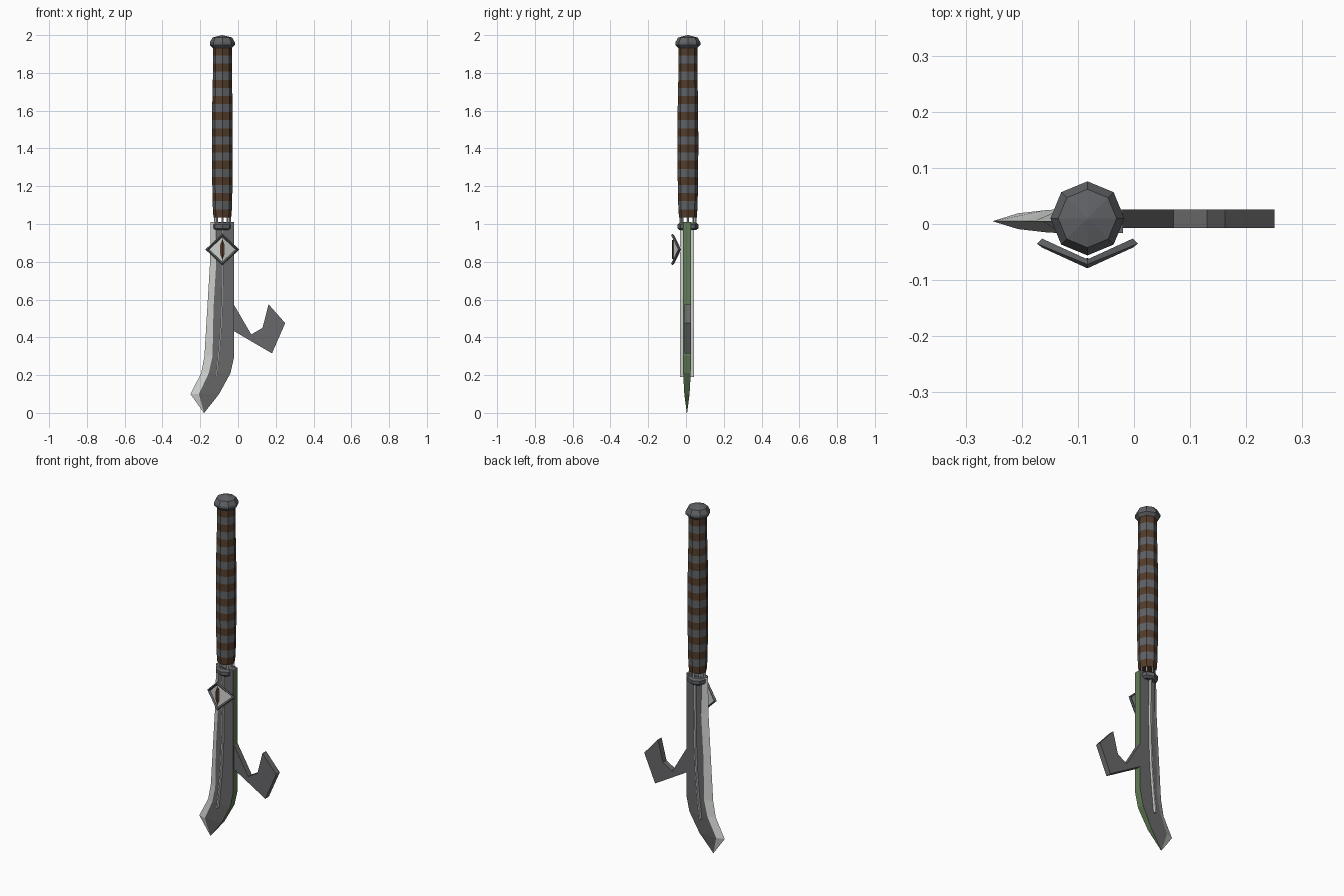
import bpy, bmesh, math

if "Cube" in bpy.data.objects:
    bpy.data.objects.remove(bpy.data.objects["Cube"])

CX, CY = -0.083, 0.01   # handle axis


def mat(name, r, g, b):
    m = bpy.data.materials.new(name)
    m.diffuse_color = (r, g, b, 1)
    m.use_nodes = True
    m.node_tree.nodes["Principled BSDF"].inputs["Base Color"].default_value = m.diffuse_color
    return m


steel = mat("dark steel", 0.14, 0.14, 0.145)
iron = mat("grey iron", 0.115, 0.12, 0.128)
bright = mat("bright edge", 0.64, 0.66, 0.63)
brown = mat("brown leather", 0.085, 0.045, 0.024)
green = mat("green spine", 0.12, 0.2, 0.09)


def make(name, verts, faces, mats, rule=None):
    me = bpy.data.meshes.new(name)
    me.from_pydata(verts, [], faces)
    for m in mats:
        me.materials.append(m)
    if rule:
        for i, p in enumerate(me.polygons):
            p.material_index = rule(i)
    bm = bmesh.new()
    bm.from_mesh(me)
    bmesh.ops.recalc_face_normals(bm, faces=bm.faces)
    bm.to_mesh(me)
    bm.free()
    ob = bpy.data.objects.new(name, me)
    bpy.context.collection.objects.link(ob)
    return ob


def loft(name, rings, mats, rule=None):
    """Closed rings of equal length joined by quads and capped."""
    n = len(rings[0])
    verts = [v for r in rings for v in r]
    faces = [(i * n + j, i * n + (j + 1) % n, (i + 1) * n + (j + 1) % n, (i + 1) * n + j)
             for i in range(len(rings) - 1) for j in range(n)]
    faces += [tuple(range(n)), tuple(range((len(rings) - 1) * n, len(rings) * n))]
    return make(name, verts, faces, mats, rule)


def ring(r, z, n=8, x=CX, y=CY):
    return [(x + r * math.cos(2 * math.pi * k / n), y + r * math.sin(2 * math.pi * k / n), z)
            for k in range(n)]


# Handle: pommel, banded grip, collar and the thin posts between them
loft("pommel", [ring(r, z) for r, z in
                ((0.05, 1.932), (0.066, 1.948), (0.066, 1.962), (0.052, 1.987), (0.002, 2.0))], [iron])
BANDS = 21
loft("grip", [ring(0.047 + 0.008 * math.sin(math.pi * min(1, i / BANDS * 1.15)) ** 0.5
                   if i < 18 else 0.05, 1.035 + i * 0.9 / BANDS) for i in range(BANDS + 1)],
     [brown, iron], lambda i: (i // 8) % 2 if i < BANDS * 8 else 0)
loft("collar", [ring(r, z) for r, z in
                ((0.043, 0.967), (0.055, 0.977), (0.055, 0.997), (0.043, 1.008))], [iron])
for k in range(8):
    a = k * math.pi / 4
    px, py = CX + 0.04 * math.cos(a), CY + 0.04 * math.sin(a)
    loft("collar_post", [ring(0.005, z, 4, px, py) for z in (1.0, 1.04)], [bright])

# Blade: bright bevelled edge on -x, green spine on +x
BY = 0.005
rows = [(1.01, -0.145, -0.118, -0.02, 0.021), (0.80, -0.148, -0.115, -0.02, 0.021),
        (0.55, -0.163, -0.13, -0.02, 0.021), (0.30, -0.178, -0.135, -0.02, 0.021),
        (0.21, -0.195, -0.155, -0.04, 0.020), (0.10, -0.252, -0.207, -0.10, 0.014),
        (0.0, -0.181, -0.180, -0.179, 0.001)]
loft("blade", [[(e, BY, z), (b, BY - t, z), (s, BY - t, z), (s, BY + t, z), (b, BY + t, z)]
               for z, e, b, s, t in rows],
     [steel, bright, green], lambda i: (1, 0, 2, 0, 1)[i % 5] if i < 30 else 0)

# Thin bright rib standing proud of both blade faces
rib = [(0.97, -0.083), (0.75, -0.081), (0.60, -0.083), (0.45, -0.09), (0.33, -0.1), (0.19, -0.115)]
loft("blade_rib", [[(x - 0.004, BY - 0.037, z), (x + 0.004, BY - 0.037, z),
                    (x + 0.004, BY + 0.037, z), (x - 0.004, BY + 0.037, z)] for z, x in rib], [bright])

# Hook on the spine
hook = [(-0.05, 0.59), (-0.02, 0.57), (0.07, 0.415), (0.13, 0.45), (0.162, 0.575),
        (0.25, 0.475), (0.18, 0.315), (-0.02, 0.432), (-0.05, 0.45)]
loft("hook", [[(x, y, z) for x, z in hook] for y in (-0.007, 0.026)], [steel])

# Diamond eye: bent frame, bright panel and brown slit
EX, EZ = -0.083, 0.865


def diamond(s, y):
    return [(EX, y - 0.037, EZ + 0.084 * s), (EX + 0.09 * s, y, EZ),
            (EX, y - 0.037, EZ - 0.084 * s), (EX - 0.09 * s, y, EZ)]


loops = [diamond(1, -0.035), diamond(0.9, -0.042), diamond(0.78, -0.035), diamond(0.9, -0.026)]
make("eye_frame", [v for l in loops for v in l],
     [(i * 4 + j, i * 4 + (j + 1) % 4, (i + 1) % 4 * 4 + (j + 1) % 4, (i + 1) % 4 * 4 + j)
      for i in range(4) for j in range(4)], [iron])
make("eye_panel", diamond(0.85, -0.031), [(0, 1, 2), (0, 2, 3)], [bright])
loft("eye_slit", [[(EX + w, -0.069, EZ + h), (EX, -0.073, EZ + h), (EX - w, -0.069, EZ + h),
                   (EX, -0.06, EZ + h)]
                  for h, w in ((0.05, 0.002), (0.025, 0.012), (-0.025, 0.012), (-0.05, 0.002))], [brown])
